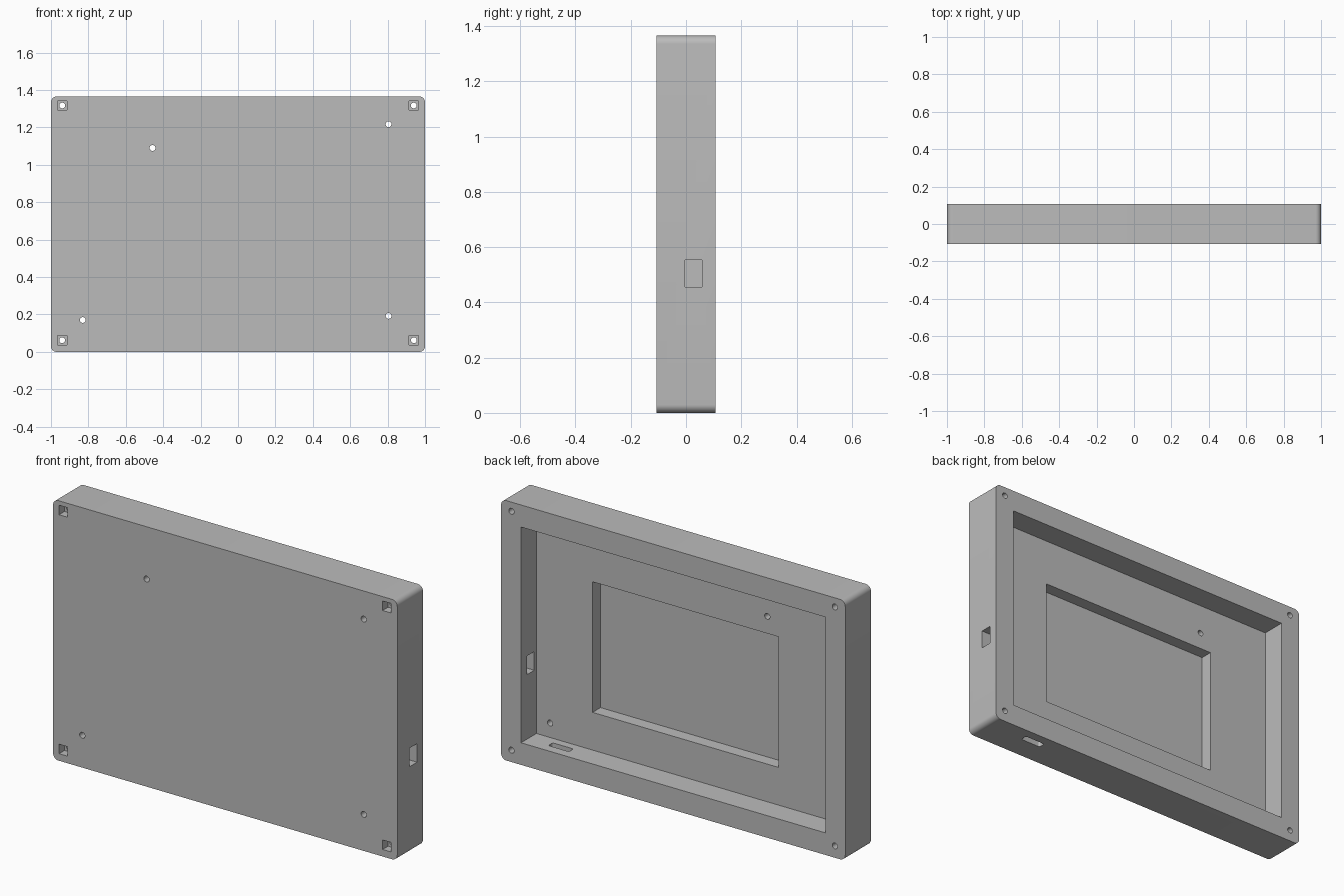
import bpy
import bmesh
from mathutils import Matrix, Vector

if "Cube" in bpy.data.objects:
    bpy.data.objects.remove(bpy.data.objects["Cube"], do_unlink=True)

WIDTH, DEPTH, HEIGHT = 2.0, 0.213, 1.365
FRONT, BACK = -DEPTH / 2, DEPTH / 2
FLOOR = BACK - 0.128      # cavity floor
RECESS = FLOOR - 0.066    # screen recess floor
RIM = 0.116

grey = bpy.data.materials.new("plain grey")
grey.use_nodes = True
colour = (0.5, 0.5, 0.5, 1)
grey.diffuse_color = colour
grey.node_tree.nodes["Principled BSDF"].inputs["Base Color"].default_value = colour


def add_object(name, bm):
    mesh = bpy.data.meshes.new(name)
    bm.to_mesh(mesh)
    bm.free()
    mesh.materials.append(grey)
    obj = bpy.data.objects.new(name, mesh)
    bpy.context.collection.objects.link(obj)
    return obj


def box(name, low, high, radius=0, axis=1):
    """Box between two corners, optionally rounded on edges along one axis."""
    low, high = Vector(low), Vector(high)
    bm = bmesh.new()
    bmesh.ops.create_cube(bm, size=1)
    bmesh.ops.scale(bm, vec=high - low, verts=bm.verts)
    bmesh.ops.translate(bm, vec=(low + high) / 2, verts=bm.verts)
    if radius:
        edges = [e for e in bm.edges
                 if abs((e.verts[0].co - e.verts[1].co).normalized()[axis]) > 0.9]
        bmesh.ops.bevel(bm, geom=edges, offset=radius, segments=8,
                        profile=0.5, affect='EDGES')
    return add_object(name, bm)


def drill(name, x, z, radius=0.0155):
    """Round cutter running from front to back."""
    bm = bmesh.new()
    turn = Matrix.Translation((x, 0, z)) @ Matrix.Rotation(1.570796, 4, 'X')
    bmesh.ops.create_cone(bm, cap_ends=True, segments=24, radius1=radius,
                          radius2=radius, depth=0.5, matrix=turn)
    return add_object(name, bm)


# Case shell with rounded corners
case = box("case", (-WIDTH / 2, FRONT, 0), (WIDTH / 2, BACK, HEIGHT), 0.03)

# Rear cavity and stepped screen recess
cutters = [
    box("cavity_cutter", (RIM - 1, FLOOR, RIM), (1 - RIM, 0.2, HEIGHT - RIM)),
    box("recess_cutter", (-0.523, RECESS, 0.314), (0.558, 0.05, 1.0)),
]

# Corner screw holes with square nut pockets at the front
for x in (-0.94, 0.94):
    for z in (0.062, HEIGHT - 0.048):
        cutters.append(box("nut_cutter", (x - 0.025, -0.2, z - 0.025),
                           (x + 0.025, FRONT + 0.045, z + 0.025)))
        cutters.append(drill("screw_cutter", x, z))

# Board mounting holes
for x, z in ((-0.457, 1.09), (0.805, 1.217), (0.805, 0.192), (-0.83, 0.17)):
    cutters.append(drill("mount_cutter", x, z))

# Side port and bottom slot
cutters.append(box("side_port_cutter", (0.8, -0.003, 0.455), (1.1, 0.058, 0.553)))
cutters.append(box("bottom_slot_cutter", (0.64, 0.02, -0.1), (0.76, 0.057, 0.2),
                   0.01, 2))

for cutter in cutters:
    cutter.hide_render = True
    cut = case.modifiers.new("cut", 'BOOLEAN')
    cut.operation = 'DIFFERENCE'
    cut.solver = 'EXACT'
    cut.object = cutter

# Bake the cuts and discard the cutters
bpy.context.view_layer.update()
graph = bpy.context.evaluated_depsgraph_get()
baked = bpy.data.meshes.new_from_object(case.evaluated_get(graph))
case.modifiers.clear()
case.data = baked
baked.materials.clear()
baked.materials.append(grey)
baked.polygons.foreach_set("material_index", [0] * len(baked.polygons))
for cutter in cutters:
    bpy.data.objects.remove(cutter, do_unlink=True)

# Smooth rounded corners, crisp edges
for obj in bpy.context.selected_objects:
    obj.select_set(False)
bpy.context.view_layer.objects.active = case
case.select_set(True)
bpy.ops.object.shade_smooth_by_angle(angle=0.6)
